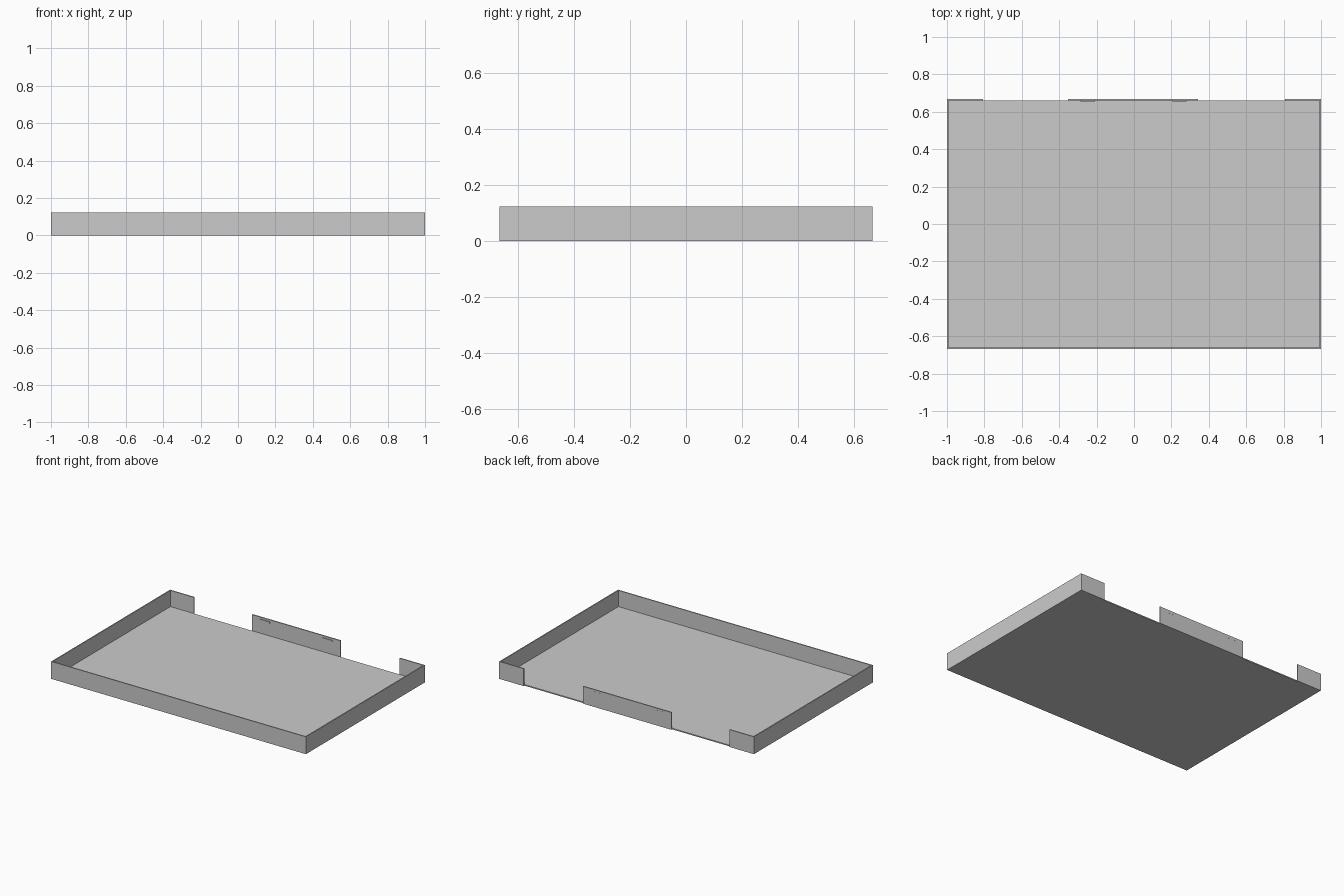
import bpy
import bmesh

cube = bpy.data.objects.get("Cube")
if cube:
    bpy.data.objects.remove(cube, do_unlink=True)

# Overall sizes
HX, HY, H = 1.0, 0.667, 0.123
T = 0.008          # sheet thickness
RETURN_X = 0.807   # inner end of the back corner returns

grey = bpy.data.materials.new("light_grey")
grey.use_nodes = True
colour = (0.6, 0.6, 0.6, 1.0)
grey.diffuse_color = colour
grey.node_tree.nodes["Principled BSDF"].inputs["Base Color"].default_value = colour


def prism(name, outline, z0, z1):
    """Extrude a plan outline from z0 up to z1."""
    bm = bmesh.new()
    face = bm.faces.new([bm.verts.new((x, y, z0)) for x, y in outline])
    top = bmesh.ops.extrude_face_region(bm, geom=[face])["geom"]
    verts = [v for v in top if isinstance(v, bmesh.types.BMVert)]
    bmesh.ops.translate(bm, verts=verts, vec=(0, 0, z1 - z0))
    bmesh.ops.recalc_face_normals(bm, faces=bm.faces)
    mesh = bpy.data.meshes.new(name)
    bm.to_mesh(mesh)
    bm.free()
    mesh.materials.append(grey)
    obj = bpy.data.objects.new(name, mesh)
    bpy.context.collection.objects.link(obj)
    return obj


def box(name, x0, x1, y0, y1, z0, z1):
    return prism(name, [(x0, y0), (x1, y0), (x1, y1), (x0, y1)], z0, z1)


# Floor panel, set inside the rim
box("floor", -HX + T, HX - T, -HY + T, HY - T, 0, T)

# Front wall, side walls and back corner returns as one folded strip
half = [(HX, -HY), (HX, HY), (RETURN_X, HY), (RETURN_X, HY - T),
        (HX - T, HY - T), (HX - T, -HY + T)]
mirrored = [(-x, y) for x, y in reversed(half)]
prism("rim_wall", half + mirrored, 0, H)

# Centre section of the back wall
box("back_wall", -0.352, 0.342, HY - T, HY, 0, H)

# Small latch ridges just below the top edge of the back wall
for side, x in (("right", -0.247), ("left", 0.243)):
    box("latch_ridge_" + side, x - 0.038, x + 0.038,
        HY - T - 0.005, HY + 0.0005, H - 0.022, H - 0.014)
